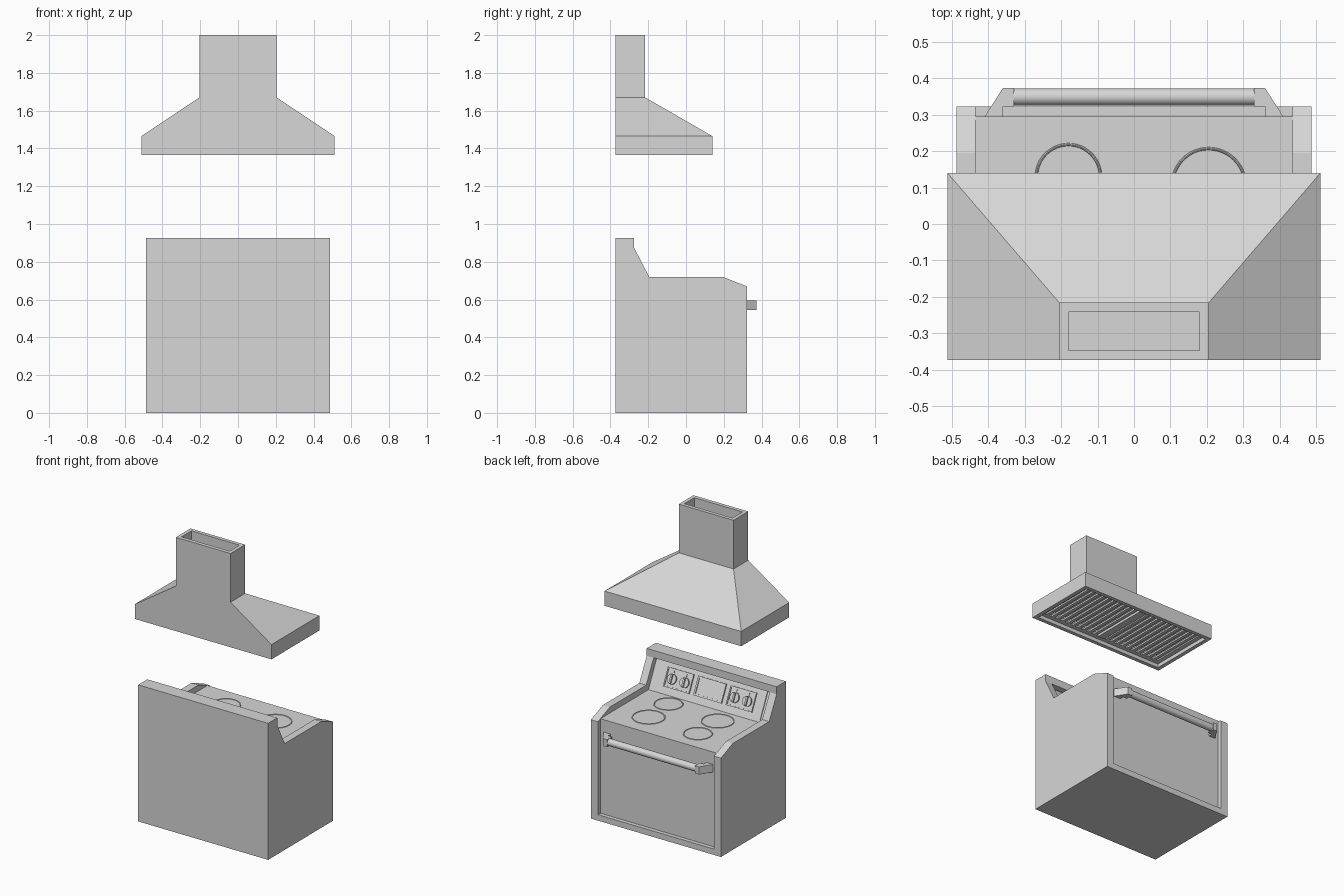
import bpy, bmesh, math
from mathutils import Matrix, Vector

cube = bpy.data.objects.get("Cube")
if cube:
    bpy.data.objects.remove(cube, do_unlink=True)

GREY = (0.68, 0.68, 0.68, 1)
metal = bpy.data.materials.new("light grey metal")
metal.use_nodes = True
metal.diffuse_color = GREY
metal.node_tree.nodes["Principled BSDF"].inputs["Base Color"].default_value = GREY


def finish(name, bm, matrix=None, smooth=False):
    bmesh.ops.recalc_face_normals(bm, faces=bm.faces)
    if matrix:
        bm.transform(matrix)
    mesh = bpy.data.meshes.new(name)
    bm.to_mesh(mesh)
    bm.free()
    mesh.materials.append(metal)
    ob = bpy.data.objects.new(name, mesh)
    bpy.context.collection.objects.link(ob)
    if smooth:
        bpy.ops.object.select_all(action='DESELECT')
        ob.select_set(True)
        bpy.context.view_layer.objects.active = ob
        bpy.ops.object.shade_smooth_by_angle(angle=math.radians(35))
    return ob


def add_box(bm, center, size):
    bmesh.ops.create_cube(bm, size=1, matrix=Matrix.Translation(center) @ Matrix.Diagonal((*size, 1)))


def box(name, center, size, matrix=None):
    bm = bmesh.new()
    add_box(bm, center, size)
    return finish(name, bm, matrix)


def loft(name, rings, matrix=None):
    """Join a series of equal point rings and cap both ends."""
    bm = bmesh.new()
    loops = [[bm.verts.new(p) for p in ring] for ring in rings]
    for a, b in zip(loops, loops[1:]):
        for i in range(len(a)):
            j = (i + 1) % len(a)
            bm.faces.new((a[i], a[j], b[j], b[i]))
    bm.faces.new(loops[0])
    bm.faces.new(loops[-1])
    return finish(name, bm, matrix)


def rect(hx, y0, y1, z):
    return [(-hx, y0, z), (hx, y0, z), (hx, y1, z), (-hx, y1, z)]


def side_prism(name, profile, hx):
    return loft(name, [[(x, y, z) for y, z in profile] for x in (-hx, hx)])


def cylinder(name, radius, depth, matrix, segments=32):
    bm = bmesh.new()
    bmesh.ops.create_cone(bm, cap_ends=True, segments=segments, radius1=radius,
                          radius2=radius, depth=depth)
    return finish(name, bm, matrix, smooth=True)


def ring(name, center, radius, thick=0.004, segments=48):
    bm = bmesh.new()
    section = bmesh.ops.create_circle(
        bm, segments=8, radius=thick,
        matrix=Matrix.Translation((radius, 0, 0)) @ Matrix.Rotation(math.pi / 2, 4, 'X'))
    edges = list({e for v in section["verts"] for e in v.link_edges})
    bmesh.ops.spin(bm, geom=section["verts"] + edges, cent=(0, 0, 0), axis=(0, 0, 1),
                   angle=math.tau, steps=segments, use_merge=True)
    return finish(name, bm, Matrix.Translation(center), smooth=True)


# Range body: full-width silhouette with the cooktop and door cut back between the cheeks
body = side_prism("range_body", [
    (-0.373, 0), (0.322, 0), (0.322, 0.67), (0.195, 0.72),
    (-0.195, 0.72), (-0.275, 0.875), (-0.275, 0.925), (-0.373, 0.925)], 0.487)
cutter = side_prism("recess_cutter", [
    (0.4, 0.04), (0.295, 0.04), (0.295, 0.68), (-0.22, 0.68),
    (-0.315, 0.875), (-0.2, 0.875), (-0.1, 1), (0.4, 1)], 0.435)
cutter.hide_render = True
cut = body.modifiers.new("recess", 'BOOLEAN')
cut.object = cutter
cut.solver = 'EXACT'
bpy.context.view_layer.objects.active = body
bpy.ops.object.modifier_apply(modifier="recess")
bpy.data.objects.remove(cutter, do_unlink=True)

# Burner rings
for i, (x, y, r) in enumerate([(-0.18, 0.13, 0.088), (0.205, 0.107, 0.1),
                               (0.215, -0.119, 0.088), (-0.175, -0.09, 0.1)]):
    ring(f"burner_ring_{i + 1}", (x, y, 0.68), r)

# Oven door handle: round bar on two elbow brackets
HZ = 0.57
cylinder("door_handle", 0.0235, 0.67,
         Matrix.Translation((0, 0.349, HZ)) @ Matrix.Rotation(math.pi / 2, 4, 'Y'))
elbow = [(0.41, 0.295), (0.36, 0.373), (0.33, 0.373), (0.33, 0.322), (0.36, 0.322), (0.36, 0.295)]
for side, label in ((1, "left"), (-1, "right")):
    loft(f"handle_bracket_{label}",
         [[(side * x, y, z) for x, y in elbow] for z in (HZ - 0.026, HZ + 0.026)])

# Sloped control panel: local x across, y up the slope, z outward
up = Vector((0, -0.095, 0.195)).normalized()
out = Vector((0, up.z, -up.y))
across = up.cross(out)
panel = Matrix.Translation((0, -0.2675, 0.7775)) @ Matrix((across, up, out)).transposed().to_4x4()


def tray(name, cx, hx, hy, height, rim, depth):
    """Raised plate whose middle is sunk inside a rim."""
    sizes = [(0, 0), (0, height), (rim, height), (rim, height - depth)]
    return loft(name, [[(x + cx, y, z) for x, y, z in rect(hx - d, d - hy, hy - d, z)]
                       for d, z in sizes], panel)


box("control_plate", (0, 0, 0.003), (0.8, 0.185, 0.006), panel)
tray("display_screen", 0, 0.105, 0.062, 0.016, 0.012, 0.006)
for side, label in ((1, "right"), (-1, "left")):
    cx = side * 0.235
    tray(f"knob_panel_{label}", cx, 0.097, 0.062, 0.016, 0.008, 0.006)
    for k in (-1, 1):
        kx = cx + k * 0.047
        cylinder(f"knob_{label}", 0.033, 0.014, panel @ Matrix.Translation((kx, -0.004, 0.015)), 24)
        box(f"knob_grip_{label}", (kx, -0.004, 0.026), (0.012, 0.058, 0.014), panel)
        box(f"knob_mark_{label}", (kx, 0.042, 0.012), (0.005, 0.014, 0.005), panel)

# Hood: filter recess, rim, canopy, duct and open duct top in one shell
loft("hood", [
    rect(0.455, -0.318, 0.085, 1.43), rect(0.455, -0.318, 0.085, 1.39),
    rect(0.485, -0.347, 0.114, 1.39), rect(0.485, -0.347, 0.114, 1.365),
    rect(0.512, -0.373, 0.14, 1.365), rect(0.512, -0.373, 0.14, 1.465),
    rect(0.205, -0.373, -0.216, 1.67), rect(0.205, -0.373, -0.216, 2),
    rect(0.18, -0.347, -0.241, 2), rect(0.18, -0.347, -0.241, 1.67)])

# Filter slats in two banks with a divider
bm = bmesh.new()
for side in (-1, 1):
    for i in range(10):
        add_box(bm, (side * (0.05 + i * 0.0425), -0.1165, 1.395), (0.022, 0.403, 0.012))
add_box(bm, (0, -0.1165, 1.405), (0.05, 0.403, 0.04))
finish("filter_slats", bm)
